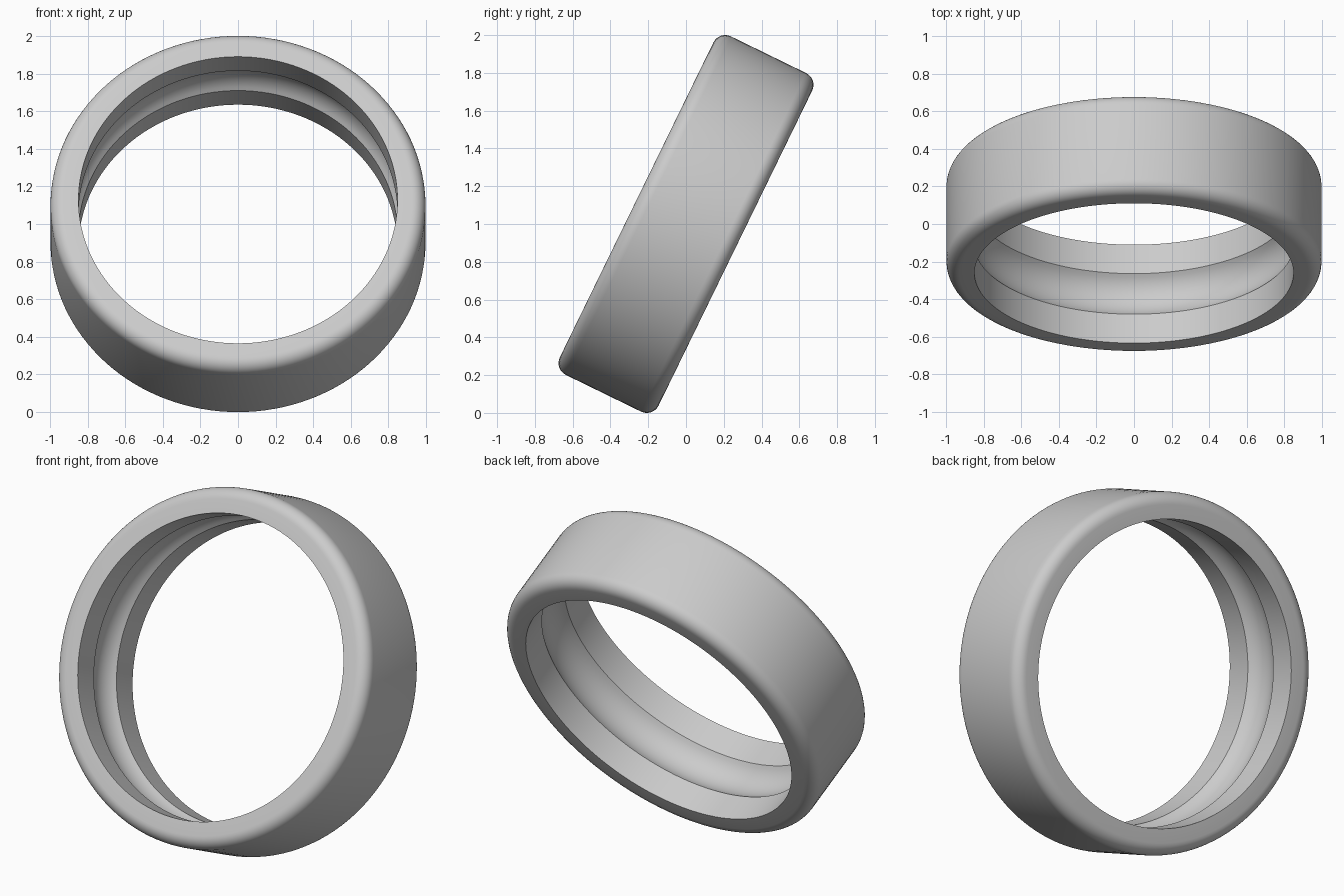
import bpy, bmesh
from math import sin, cos, pi, radians
from mathutils import Matrix, Vector

cube = bpy.data.objects.get("Cube")
if cube:
    bpy.data.objects.remove(cube, do_unlink=True)

OUTER, INNER = 0.997, 0.848     # radii
HALF, FILLET = 0.291, 0.07      # half width, outer edge rounding
GROOVE, DEPTH = 0.12, 0.05      # groove half width and depth
TILT, SEGMENTS = radians(26), 128


def arc(cr, cy, radius, start, end, steps):
    """Arc in the (radius, axis) plane, angles measured from outward."""
    return [(cr + radius * cos(a), cy + radius * sin(a))
            for a in (start + (end - start) * i / steps for i in range(steps + 1))]


# Cross-section: rounded outer corners, sharp bore, ball groove
profile = [(INNER, -HALF)]
profile += arc(OUTER - FILLET, -HALF + FILLET, FILLET, -pi / 2, 0, 8)
profile += arc(OUTER - FILLET, HALF - FILLET, FILLET, 0, pi / 2, 8)
profile += [(INNER, HALF)]
groove_r = (GROOVE ** 2 + DEPTH ** 2) / (2 * DEPTH)
sweep = math_angle = Vector((groove_r - DEPTH, GROOVE)).angle(Vector((1, 0)))
profile += arc(INNER + DEPTH - groove_r, 0, groove_r, sweep, -sweep, 12)

# Revolve the closed section about the y axis, then tilt it
bm = bmesh.new()
verts = [bm.verts.new((r, y, 0)) for r, y in profile]
edges = [bm.edges.new((verts[i - 1], verts[i])) for i in range(len(verts))]
bmesh.ops.spin(bm, geom=verts + edges, cent=(0, 0, 0), axis=(0, 1, 0),
               angle=2 * pi, steps=SEGMENTS, use_merge=True)
bmesh.ops.remove_doubles(bm, verts=bm.verts, dist=1e-5)
bmesh.ops.recalc_face_normals(bm, faces=bm.faces)
bm.transform(Matrix.Translation((0, 0, 1)) @ Matrix.Rotation(-TILT, 4, 'X'))

mesh = bpy.data.meshes.new("grooved_ring")
bm.to_mesh(mesh)
bm.free()
ring = bpy.data.objects.new("grooved_ring", mesh)
bpy.context.collection.objects.link(ring)

# Plain grey metal
grey = bpy.data.materials.new("light_grey")
grey.use_nodes = True
grey.diffuse_color = (0.6, 0.6, 0.6, 1)
grey.node_tree.nodes["Principled BSDF"].inputs["Base Color"].default_value = (0.6, 0.6, 0.6, 1)
mesh.materials.append(grey)

# Smooth curves, sharp bore and groove edges
bpy.ops.object.select_all(action='DESELECT')
ring.select_set(True)
bpy.context.view_layer.objects.active = ring
bpy.ops.object.shade_smooth_by_angle(angle=radians(30))
